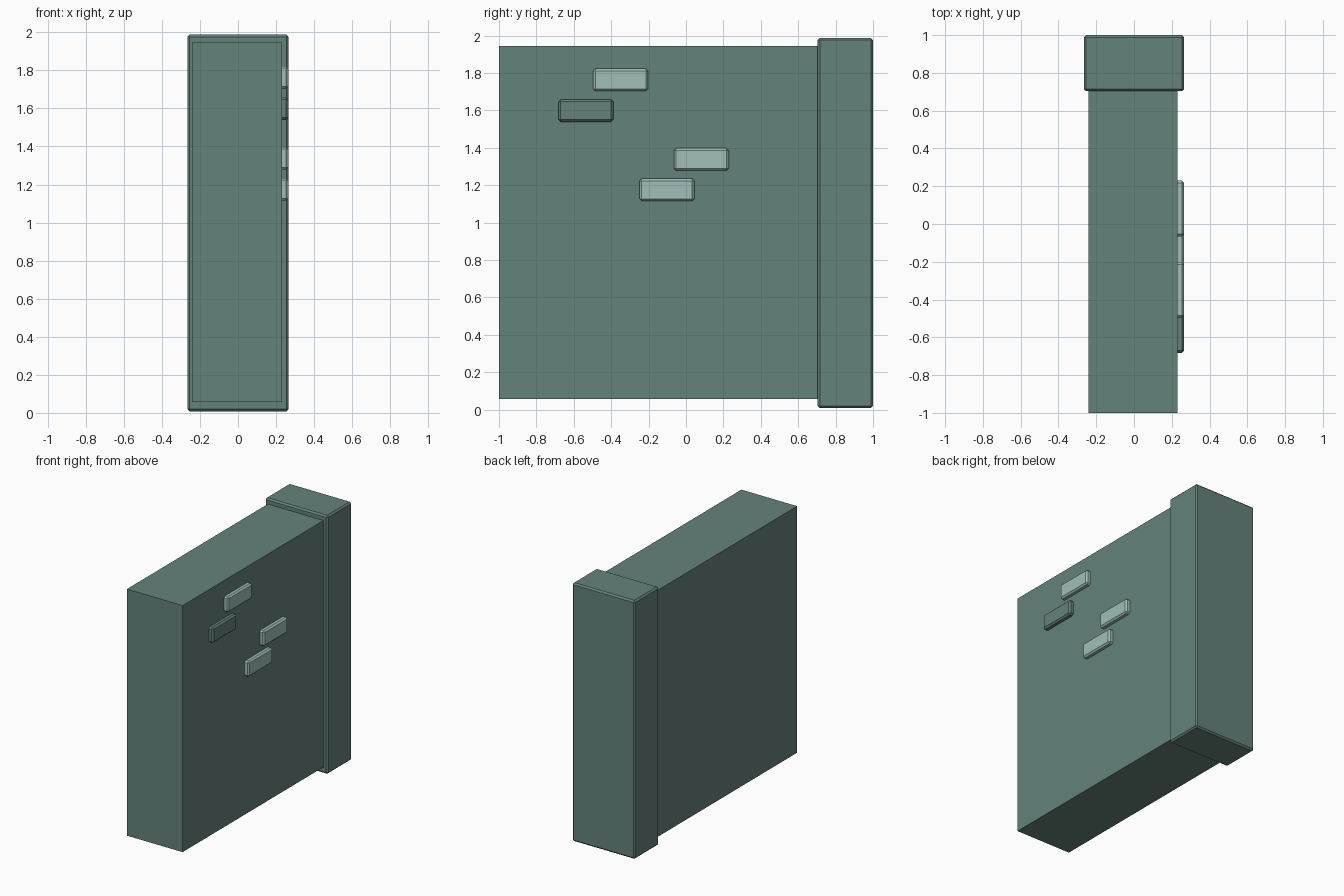
import bpy
import bmesh

if "Cube" in bpy.data.objects:
    bpy.data.objects.remove(bpy.data.objects["Cube"])


def srgb(r, g, b):
    def lin(c):
        c /= 255
        return c / 12.92 if c <= 0.04045 else ((c + 0.055) / 1.055) ** 2.4
    return (lin(r), lin(g), lin(b), 1)


def material(name, rgb):
    m = bpy.data.materials.new(name)
    m.diffuse_color = srgb(*rgb)
    m.use_nodes = True
    m.node_tree.nodes["Principled BSDF"].inputs["Base Color"].default_value = m.diffuse_color
    return m


stone = material("grey green stone", (101, 130, 123))
pale = material("pale green stone", (160, 191, 184))


def box(name, lo, hi, mat, bevel=0):
    """Box between two corners, with optional chamfered edges."""
    bm = bmesh.new()
    bmesh.ops.create_cube(bm, size=1)
    for v in bm.verts:
        v.co = [hi[i] if v.co[i] > 0 else lo[i] for i in range(3)]
    if bevel:
        bmesh.ops.bevel(bm, geom=bm.edges[:], offset=bevel, segments=1,
                        affect='EDGES', profile=0.5)
    me = bpy.data.meshes.new(name)
    bm.to_mesh(me)
    bm.free()
    me.materials.append(mat)
    ob = bpy.data.objects.new(name, me)
    bpy.context.collection.objects.link(ob)
    return ob


# Wall slab and the thicker end post
box("wall", (-0.241, -1, 0.057), (0.231, 0.72, 1.945), stone)
box("end_post", (-0.266, 0.704, 0.008), (0.266, 1, 1.987), stone, 0.012)

# Raised bricks on the right face: centre y, centre z, colour
bricks = [(-0.35, 1.763, pale), (-0.535, 1.599, stone),
          (0.082, 1.338, pale), (-0.102, 1.175, pale)]
for i, (y, z, mat) in enumerate(bricks, 1):
    box(f"brick_{i}", (0.2, y - 0.147, z - 0.06), (0.265, y + 0.147, z + 0.06),
        mat, 0.012)
